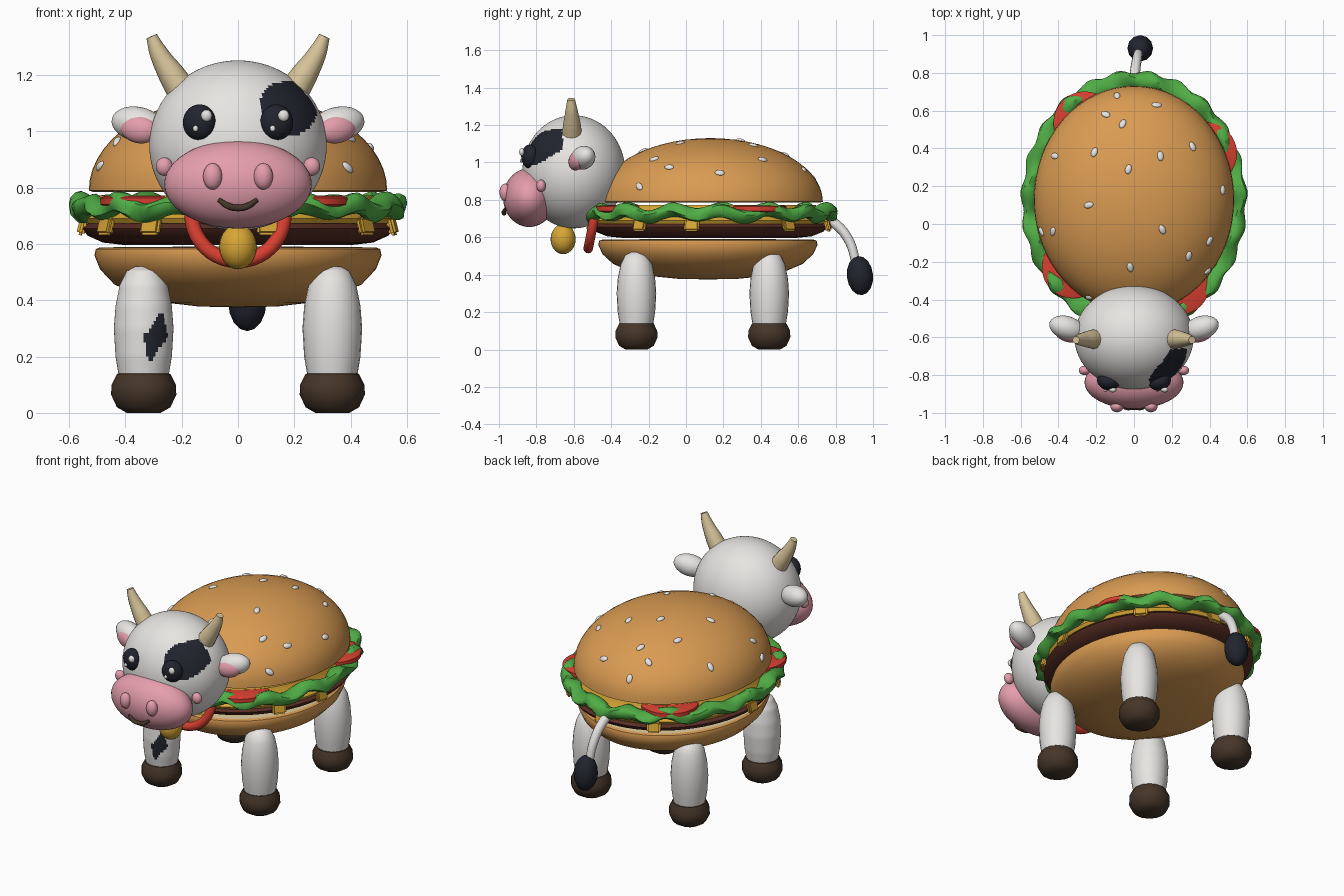
import bpy, bmesh, math
from mathutils import Matrix, Vector, Euler

if "Cube" in bpy.data.objects:
    bpy.data.objects.remove(bpy.data.objects["Cube"])

COLOURS = {
    "bun_orange": (.70, .33, .085), "cow_white": (.80, .78, .76), "pink": (.78, .34, .41),
    "dark_navy": (.016, .018, .028), "horn_cream": (.68, .55, .32), "hoof_brown": (.06, .036, .022),
    "patty_brown": (.10, .027, .018), "lettuce_green": (.08, .42, .06),
    "tomato_red": (.68, .05, .03), "cheese_yellow": (.68, .38, .035)}
MATS = {}
for n, c in COLOURS.items():
    MATS[n] = bpy.data.materials.new(n)
    MATS[n].diffuse_color = (*c, 1)


def finish(name, bm, *mats, angle=40):
    bmesh.ops.recalc_face_normals(bm, faces=bm.faces)
    me = bpy.data.meshes.new(name)
    bm.to_mesh(me)
    bm.free()
    for m in mats:
        me.materials.append(MATS[m])
    for p in me.polygons:
        p.use_smooth = True
    me.set_sharp_from_angle(angle=math.radians(angle))
    ob = bpy.data.objects.new(name, me)
    bpy.context.collection.objects.link(ob)
    return ob


def ball(name, loc, size, mat, rot=(0, 0, 0), seg=24, rings=14, extra=None, rule=None):
    bm = bmesh.new()
    m = Matrix.Translation(loc) @ Euler(rot).to_matrix().to_4x4() @ Matrix.Diagonal((*size, 1))
    bmesh.ops.create_uvsphere(bm, u_segments=seg, v_segments=rings, radius=1, matrix=m)
    if rule:
        for f in bm.faces:
            f.material_index = int(rule(f.calc_center_median()))
    return finish(name, bm, mat, *([extra] if extra else []), angle=70)


def lathe(name, profile, mats, loc=(0, 0), ratio=1.0, seg=64, closed=False, wave=None, rule=None):
    """Spin (radius, z) points round z, stretched by ratio along y."""
    bm = bmesh.new()
    rows = []
    for i, (r, z) in enumerate(profile):
        row = []
        for k in range(seg):
            a = 2 * math.pi * k / seg
            dr, dz = wave(a, i) if wave else (0, 0)
            row.append(bm.verts.new((loc[0] + (r + dr) * math.cos(a),
                                     loc[1] + (r + dr) * ratio * math.sin(a), z + dz)))
        rows.append(row)
    pairs = list(zip(rows, rows[1:])) + ([(rows[-1], rows[0])] if closed else [])
    for a, b in pairs:
        for k in range(seg):
            j = (k + 1) % seg
            bm.faces.new((a[k], a[j], b[j], b[k]))
    if not closed:
        bm.faces.new(rows[0])
        bm.faces.new(rows[-1])
    if rule:
        for f in bm.faces:
            f.material_index = int(rule(f.calc_center_median()))
    return finish(name, bm, *mats)


def tube(name, pts, depth, mat):
    """Smooth tapered tube through (x, y, z, relative radius) points."""
    cu = bpy.data.curves.new(name, 'CURVE')
    cu.dimensions = '3D'
    cu.bevel_depth, cu.bevel_resolution, cu.use_fill_caps = depth, 4, True
    sp = cu.splines.new('BEZIER')
    sp.bezier_points.add(len(pts) - 1)
    for p, (x, y, z, r) in zip(sp.bezier_points, pts):
        p.co, p.radius = (x, y, z), r
        p.handle_left_type = p.handle_right_type = 'AUTO'
    tmp = bpy.data.objects.new(name + "_path", cu)
    bpy.context.collection.objects.link(tmp)
    me = bpy.data.meshes.new_from_object(tmp.evaluated_get(bpy.context.evaluated_depsgraph_get()))
    bm = bmesh.new()
    bm.from_mesh(me)
    bpy.data.objects.remove(tmp)
    for f in bm.faces:
        f.material_index = 0
    me.materials.clear()
    return finish(name, bm, mat, angle=60)


CY = 0.13  # burger centre along y

# Top bun and its seeds
dome = [(.515, .785)] + [(.53 * math.cos(t), .79 + .34 * math.sin(t))
                         for t in [i * math.pi / 2 / 14 for i in range(14)]] + [(.012, 1.13)]
lathe("top_bun", dome, ["bun_orange"], (0, CY), 1.135)
SEEDS = [(-.09, .68), (.12, .63), (-.15, .58), (-.06, .53), (.31, .41), (-.42, .36), (-.21, .38),
         (.14, .36), (-.03, .29), (.47, .18), (-.24, .10), (-.49, -.04), (-.43, -.04), (.15, -.03),
         (.40, -.09), (-.02, -.23), (.29, -.17), (.39, -.25), (-.24, -.39)]
for i, (x, y) in enumerate(SEEDS):
    h = math.sqrt(max(.02, 1 - (x / .53) ** 2 - ((y - CY) / .6) ** 2))
    nrm = Vector((x / .53 ** 2, (y - CY) / .6 ** 2, h / .34))
    rot = nrm.to_track_quat('Z', 'Y') @ Euler((0, 0, i * 1.9)).to_quaternion()
    ball("seed", (x, y, .79 + .34 * h), (.017, .027, .011), "cow_white", rot.to_euler(), 12, 8)

# Ruffled lettuce ring
sect = [(.552 + .042 * math.cos(t), .73 + .036 * math.sin(t))
        for t in [i * math.pi / 6 for i in range(12)]]
lathe("lettuce", sect, ["lettuce_green"], (0, .12), 1.155, 160, True,
      lambda a, i: (.009 * math.sin(23 * a + i * .5),
                    .016 * math.sin(15 * a) + .008 * math.sin(8 * a + i)))

# Tomato slices peeking through the lettuce
for d in (29, 127, 222, 303):
    a = math.radians(d)
    lathe("tomato_slice", [(.15, .733), (.165, .74), (.165, .764), (.15, .771)], ["tomato_red"],
          (.435 * math.cos(a), .12 + .435 * 1.2 * math.sin(a)), seg=32)

# Cheese sheet and melted corners
lathe("cheese", [(.54, .672), (.55, .69), (.52, .71), (.50, .772)], ["cheese_yellow"], (0, .12), 1.15)
for d in (-8, 42, 85, 118, 178, 212, 236, 281, 325):
    a = math.radians(d)
    bm = bmesh.new()
    m = (Matrix.Translation((.553 * math.cos(a), .12 + .64 * math.sin(a), .663))
         @ Matrix.Rotation(a, 4, 'Z') @ Matrix.Rotation(-.25, 4, 'Y') @ Matrix.Diagonal((.028, .08, .065, 1)))
    bmesh.ops.create_cube(bm, size=1, matrix=m)
    bmesh.ops.bevel(bm, geom=bm.edges[:], offset=.009, segments=2, affect='EDGES')
    finish("cheese_drip", bm, "cheese_yellow")

# Patty
lathe("patty", [(.40, .596), (.48, .605), (.535, .63), (.552, .655), (.53, .675), (.45, .68)],
      ["patty_brown"], (0, .125), 1.14)

# Bottom bun with a pale cut face
lathe("bottom_bun", [(.02, .375), (.14, .378), (.26, .392), (.36, .418), (.44, .457), (.49, .51),
                     (.51, .56), (.505, .582), (.49, .588), (.02, .592)],
      ["bun_orange", "horn_cream"], (0, .117), 1.15, rule=lambda c: c.z > .587)

# Legs and hooves, one with a dark spot
leg = [(.03, .52), (.06, .505), (.085, .455), (.1, .38), (.106, .3), (.1, .2), (.085, .11)]
leg = [(r, z) for r, z in leg]
fine = [(a[0] + (b[0] - a[0]) * t / 6, a[1] + (b[1] - a[1]) * t / 6)
        for a, b in zip(leg, leg[1:]) for t in range(6)] + [leg[-1]]
for s in (-1, 1):
    for part, y in (("front", -.265), ("back", .445)):
        spot = s < 0 and part == "front"
        lathe(part + "_leg", fine if spot else leg, ["cow_white", "dark_navy"], (s * .335, y),
              seg=72 if spot else 24,
              rule=(lambda c: c.y < -.265 and abs(c.x + .292 - (c.z - .27) * .25) / .04
                    + abs(c.z - .27) / .09 < 1.05) if spot else None)
        lathe(part + "_hoof", [(.06, 0), (.095, .02), (.116, .065), (.114, .1), (.095, .138), (.06, .152)],
              ["hoof_brown"], (s * .335, y), seg=14)

# Head with an eye patch coloured by position
ball("head", (0, -.60, .95), (.315, .275, .302), "cow_white", seg=128, rings=80, extra="dark_navy",
     rule=lambda c: c.y < -.66 and ((c.x - .185) / .105) ** 2 + ((c.z - 1.085) / .098) ** 2
     < 1 + .12 * math.sin(3 * math.atan2(c.z - 1.085, c.x - .185)))
# Muzzle and mouth
ball("muzzle", (0, -.838, .812), (.262, .14, .157), "pink", seg=40, rings=24)
tube("mouth", [(-.068, -.962, .757, .7), (-.035, -.974, .735, 1), (0, -.972, .728, 1),
               (.035, -.974, .735, 1), (.068, -.962, .757, .7)], .012, "hoof_brown")

for s in (-1, 1):
    # Face details
    ball("nostril", (s * .09, -.967, .84), (.034, .03, .047), "pink")
    ball("cheek", (s * .262, -.775, .875), (.03, .025, .033), "pink")
    ball("eye", (s * .137, -.835, 1.032), (.06, .045, .064), "dark_navy", (0, 0, s * .3))
    ball("eye_glint", (s * .137 + .025, -.878, 1.056), (.02, .014, .021), "cow_white", seg=12, rings=8)
    ball("small_eye_glint", (s * .137 - .014, -.88, 1.01), (.01, .008, .011), "cow_white", seg=12, rings=8)
    # Ears
    ball("ear", (s * .355, -.55, 1.025), (.098, .062, .062), "cow_white", (0, -s * .2, s * .3))
    ball("inner_ear", (s * .352, -.588, 1.008), (.07, .036, .05), "pink", (0, -s * .2, s * .3))
    # Horns
    tube("horn", [(s * .19, -.61, 1.13, 1), (s * .235, -.61, 1.2, .85), (s * .28, -.612, 1.275, .6),
                  (s * .307, -.614, 1.338, .36)], .056, "horn_cream")

# Collar and bell
bm = bmesh.new()
rows = []
for i in range(40):
    a = 2 * math.pi * i / 40
    rows.append([bm.verts.new(((.165 + .026 * math.cos(b)) * math.cos(a),
                               -.49 + .026 * math.sin(b) + .2 * .165 * math.sin(a),
                               .705 + (.165 + .026 * math.cos(b)) * math.sin(a)))
                 for b in [k * math.pi / 6 for k in range(12)]])
for i in range(40):
    for k in range(12):
        n, j = rows[(i + 1) % 40], (k + 1) % 12
        bm.faces.new((rows[i][k], rows[i][j], n[j], n[k]))
finish("collar", bm, "tomato_red")
ball("bell", (0, -.657, .59), (.067, .067, .08), "cheese_yellow")

# Tail and tuft
tube("tail", [(0, .72, .71, 1), (.005, .80, .67, 1), (.015, .87, .585, .95), (.025, .915, .44, .85)],
     .027, "cow_white")
ball("tail_tuft", (.033, .93, .395), (.068, .07, .105), "dark_navy", (.1, 0, 0), 12, 8)

for m in bpy.data.materials:
    if m.users and not m.is_grease_pencil:
        m.use_nodes = True
        m.node_tree.nodes["Principled BSDF"].inputs["Base Color"].default_value = m.diffuse_color
